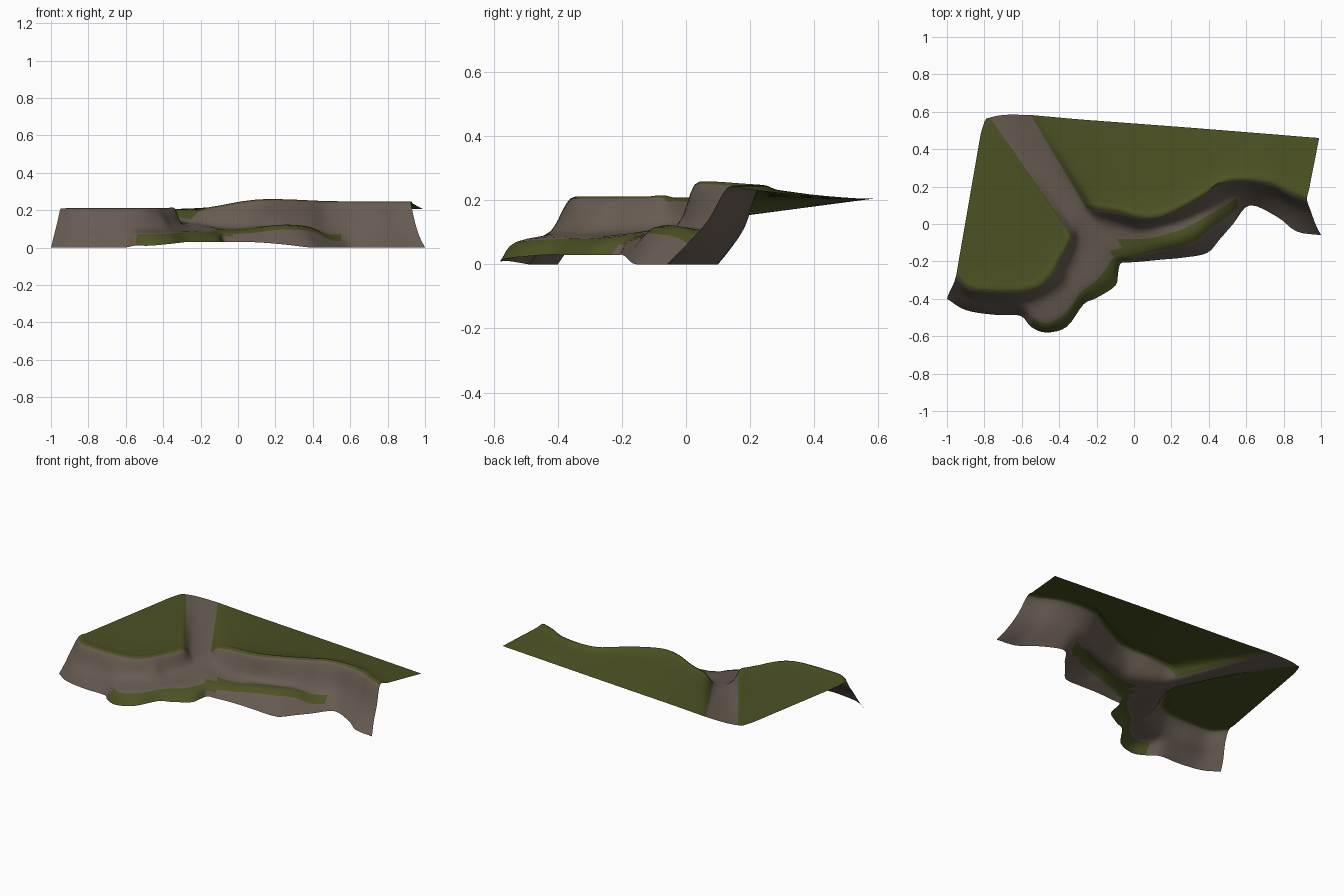
import bpy, math
from mathutils import Vector

SUB_U, SUB_V = 4, 4   # smoothing steps between guide lines

def guide(*pts):
    return [Vector(p) for p in pts]

# Guide lines running left to right along the cliff, one point per station
rim = guide((-.95, -.27, .205), (-.88, -.345, .205), (-.75, -.36, .205), (-.62, -.36, .205),
            (-.54, -.35, .205), (-.48, -.32, .205), (-.43, -.26, .205), (-.40, -.20, .205),
            (-.36, -.13, .205), (-.335, -.07, .205), (-.34, .01, .15), (-.27, .08, .14),
            (-.20, .075, .195), (-.08, .06, .22), (.03, .03, .24), (.13, .03, .25),
            (.25, .08, .25), (.37, .15, .245), (.47, .215, .24), (.60, .23, .24),
            (.74, .21, .24), (.84, .16, .24), (.925, .13, .24))
cliff_toe = guide((-.965, -.32, .14), (-.88, -.39, .12), (-.75, -.40, .12), (-.60, -.41, .12),
                  (-.52, -.40, .11), (-.45, -.37, .11), (-.38, -.32, .11), (-.35, -.24, .11),
                  (-.31, -.16, .11), (-.29, -.09, .115), (-.27, -.03, .12), (-.20, -.02, .12),
                  (-.15, 0, .12), (-.05, -.02, .115), (.05, -.03, .12), (.14, -.01, .12),
                  (.25, .02, .12), (.38, .08, .115), (.49, .15, .10), (.61, .185, .12),
                  (.75, .15, .12), (.845, .10, .12), (.945, .07, .14))
ledge = guide((-.985, -.36, .06), (-.89, -.43, .06), (-.75, -.445, .06), (-.60, -.45, .07),
              (-.54, -.50, .07), (-.46, -.53, .07), (-.36, -.47, .075), (-.29, -.37, .08),
              (-.20, -.30, .08), (-.15, -.24, .085), (-.12, -.19, .09), (-.09, -.17, .09),
              (-.04, -.16, .085), (.05, -.14, .09), (.13, -.12, .10), (.22, -.10, .115),
              (.32, -.06, .115), (.40, 0, .10), (.50, .06, .05), (.61, .14, .05),
              (.765, .09, .05), (.86, .03, .05), (.97, 0, .06))
base = guide((-1, -.40, 0), (-.90, -.46, 0), (-.75, -.485, 0), (-.61, -.49, 0),
             (-.55, -.55, .01), (-.47, -.58, .01), (-.36, -.55, .02), (-.27, -.43, .03),
             (-.20, -.395, .03), (-.10, -.33, .03), (-.085, -.26, .03), (-.07, -.21, .03),
             (-.02, -.205, .03), (.05, -.20, .03), (.15, -.19, .025), (.26, -.18, .015),
             (.39, -.155, 0), (.46, -.08, 0), (.53, 0, 0), (.62, .10, 0),
             (.77, .035, 0), (.87, -.04, 0), (1, -.06, 0))
# Back edge of the plateau, all at one height
back_xy = [(-.82, .48), (-.817, .49), (-.813, .505), (-.81, .515), (-.807, .525), (-.803, .535),
           (-.80, .545), (-.795, .555), (-.79, .56), (-.785, .565), (-.70, .583), (-.57, .583),
           (-.50, .578), (-.30, .56), (-.10, .545), (.10, .53), (.30, .515), (.45, .503),
           (.60, .491), (.70, .483), (.80, .475), (.92, .465), (.99, .46)]
back = [Vector((x, y, .205)) for x, y in back_xy]
# Shoulder: just behind the rim, keeps the plateau flat up to the edge
shoulder = [r + (k - r).normalized() * .06 for r, k in zip(rim, back)]

def spline(pts, sub):
    """Catmull-Rom through the points with mirrored ends."""
    p = [2 * pts[0] - pts[1]] + pts + [2 * pts[-1] - pts[-2]]
    out = []
    for i in range(1, len(p) - 2):
        a, b, c, d = p[i - 1:i + 3]
        for s in range(sub):
            t = s / sub
            out.append(.5 * (2 * b + (c - a) * t + (2 * a - 5 * b + 4 * c - d) * t * t
                             + (3 * b - a - 3 * c + d) * t ** 3))
    return out + [pts[-1].copy()]

rows = [spline(g, SUB_U) for g in (back, shoulder, rim, cliff_toe, ledge, base)]
columns = []
for k, *rest in zip(*rows):
    col = [k.lerp(rest[0], i / 4) for i in range(4)] + spline(rest, SUB_V)
    for v in col:
        v.z = max(v.z, 0)
    columns.append(col)

n = len(columns[0])
verts = [v for col in columns for v in col]
faces, mats = [], []

def is_grass(u, v):
    """u = station, v = row across (0 shoulder, 1 rim, 2 toe, 3 ledge, 4 base)."""
    if v < 1.0:                       # plateau, cut by the footpath
        return not 9.25 < u < 11.25
    if 4 < u < 12:                    # low bank at the front
        return v > 3.0 if u < 10.5 else 2.75 < v < 3.5
    if 12 <= u < 18.5:                # green lip of the long ledge
        return 2.5 < v < 3.25
    return False

for c in range(len(columns) - 1):
    for r in range(n - 1):
        a = c * n + r
        faces.append((a, a + 1, a + n + 1, a + n))
        mats.append(0 if is_grass((c + .5) / SUB_U, (r - 4 + .5) / SUB_V) else 1)

mesh = bpy.data.meshes.new("cliff_terrain")
mesh.from_pydata(verts, [], faces)
for name, col in (("grass green", (.072, .083, .017, 1)), ("earth brown", (.135, .105, .083, 1))):
    m = bpy.data.materials.new(name)
    m.diffuse_color = col
    mesh.materials.append(m)
mesh.polygons.foreach_set("material_index", mats)
mesh.update()
terrain = bpy.data.objects.new("cliff_terrain", mesh)
bpy.context.collection.objects.link(terrain)
bpy.context.view_layer.objects.active = terrain
terrain.select_set(True)
bpy.ops.object.shade_smooth_by_angle(angle=math.radians(50))
